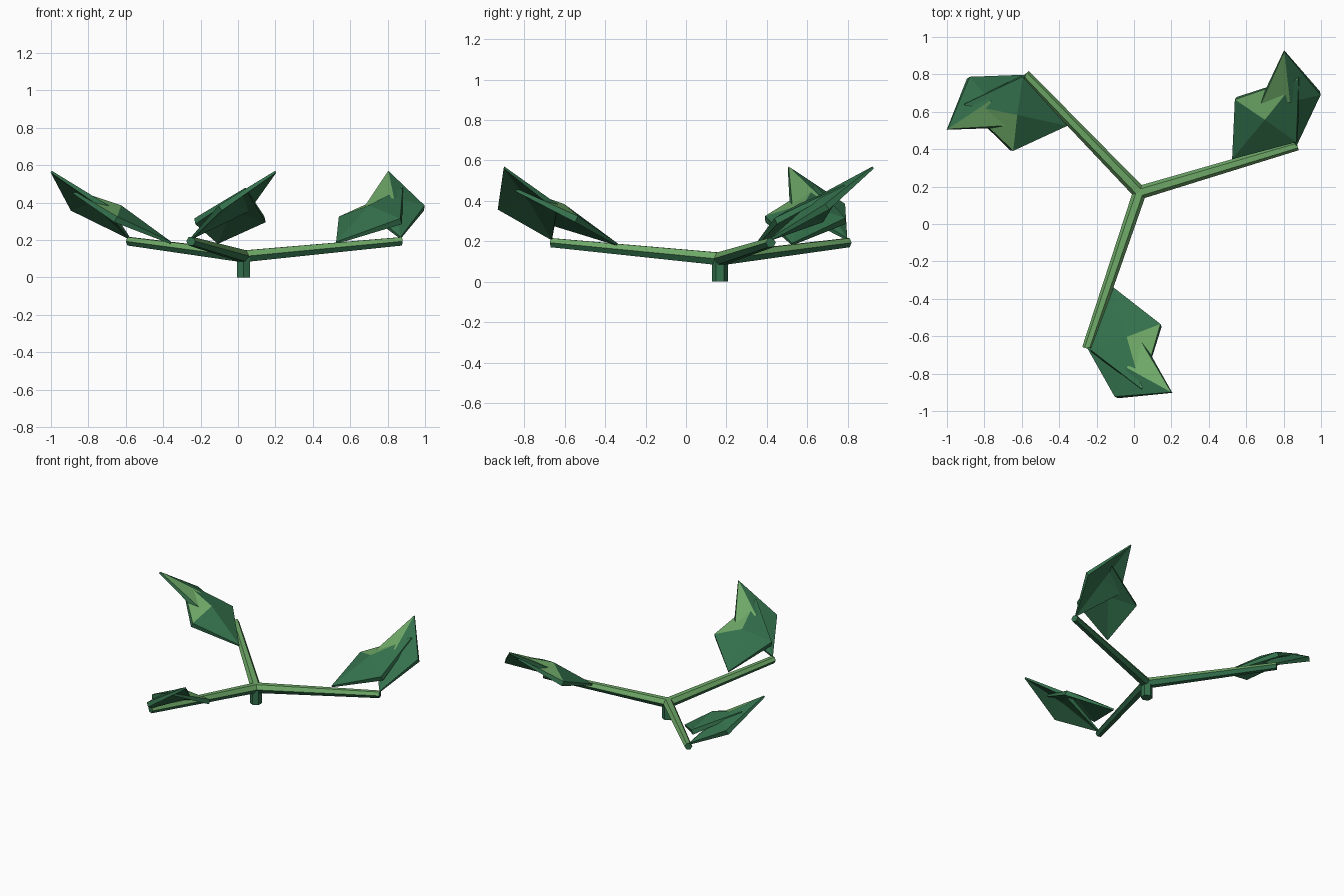
import bpy, bmesh, math
from mathutils import Vector, Matrix

cube = bpy.data.objects.get("Cube")
if cube:
    bpy.data.objects.remove(cube, do_unlink=True)


def make_material(name, color):
    mat = bpy.data.materials.new(name)
    mat.use_nodes = True
    mat.diffuse_color = color
    mat.node_tree.nodes["Principled BSDF"].inputs["Base Color"].default_value = color
    return mat


DARK = make_material("deep green", (0.034, 0.165, 0.073, 1))
LIGHT = make_material("light green", (0.155, 0.39, 0.135, 1))
HUB = Vector((0.03, 0.168, 0))


def finish(name, bm, matrix):
    bm.normal_update()
    mesh = bpy.data.meshes.new(name)
    bm.to_mesh(mesh)
    bm.free()
    mesh.materials.append(DARK)
    mesh.materials.append(LIGHT)
    obj = bpy.data.objects.new(name, mesh)
    obj.matrix_world = matrix
    bpy.context.collection.objects.link(obj)
    return obj


def leaf(name, base, inner, tip, outer, apex, matrix):
    """Folded diamond leaf: raised apex, thick sides, thin base and tip."""
    bm = bmesh.new()
    ring = [Vector(p) for p in (base, inner, tip, outer)]
    normal = (ring[2] - ring[0]).cross(ring[1] - ring[3]).normalized()
    if normal.z < 0:
        normal.negate()
    thickness = (0.012, 0.034, 0.012, 0.034)
    top = [bm.verts.new(p) for p in ring]
    low = [bm.verts.new(p - normal * t) for p, t in zip(ring, thickness)]
    peak = bm.verts.new(apex)
    under = bm.verts.new(Vector(apex) - normal * 0.034)
    for i in range(4):
        j = (i + 1) % 4
        upper_face = bm.faces.new((top[i], top[j], peak))
        upper_face.material_index = 1 if i == 1 else 0
        bm.faces.new((low[j], low[i], under))
        bm.faces.new((top[j], top[i], low[i], low[j]))
    bmesh.ops.recalc_face_normals(bm, faces=bm.faces[:])
    finish(name, bm, matrix)


def branch(name, length, matrix):
    """Tapered six-sided branch, lighter on its upper faces."""
    bm = bmesh.new()
    rings = []
    for x, z, radius in ((-0.01, 0.112, 0.036), (length, 0.193, 0.026)):
        rings.append([bm.verts.new((x, radius * math.cos(k * math.pi / 3),
                                    z + radius * math.sin(k * math.pi / 3)))
                      for k in range(6)])
    for k in range(6):
        j = (k + 1) % 6
        bm.faces.new((rings[0][k], rings[0][j], rings[1][j], rings[1][k]))
    for ring in rings:
        bm.faces.new(ring)
    bmesh.ops.recalc_face_normals(bm, faces=bm.faces[:])
    bm.normal_update()
    for face in bm.faces:
        face.material_index = 1 if face.normal.z > 0.3 else 0
    finish(name, bm, matrix)


# Three branches turned about the hub, each with two overlapping leaves
for side, angle in (("left", 16.6), ("right", 134), ("front", 251.3)):
    matrix = Matrix.Translation(HUB) @ Matrix.Rotation(math.radians(angle), 4, "Z")
    branch(side + "_branch", 0.88, matrix)
    leaf(side + "_inner_leaf", (0.525, 0.03, 0.19), (0.63, 0.331, 0.325),
         (0.991, 0.346, 0.48), (0.88, 0.019, 0.315), (0.753, 0.182, 0.385), matrix)
    leaf(side + "_outer_leaf", (0.876, 0, 0.215), (0.754, 0.266, 0.38),
         (0.957, 0.502, 0.57), (1.076, 0.223, 0.385), (0.909, 0.235, 0.425), matrix)

# Short hexagonal stem under the hub
bm = bmesh.new()
bmesh.ops.create_cone(bm, cap_ends=True, segments=6, radius1=0.04, radius2=0.04, depth=0.11)
finish("stem", bm, Matrix.Translation(HUB + Vector((0, 0, 0.055))))
